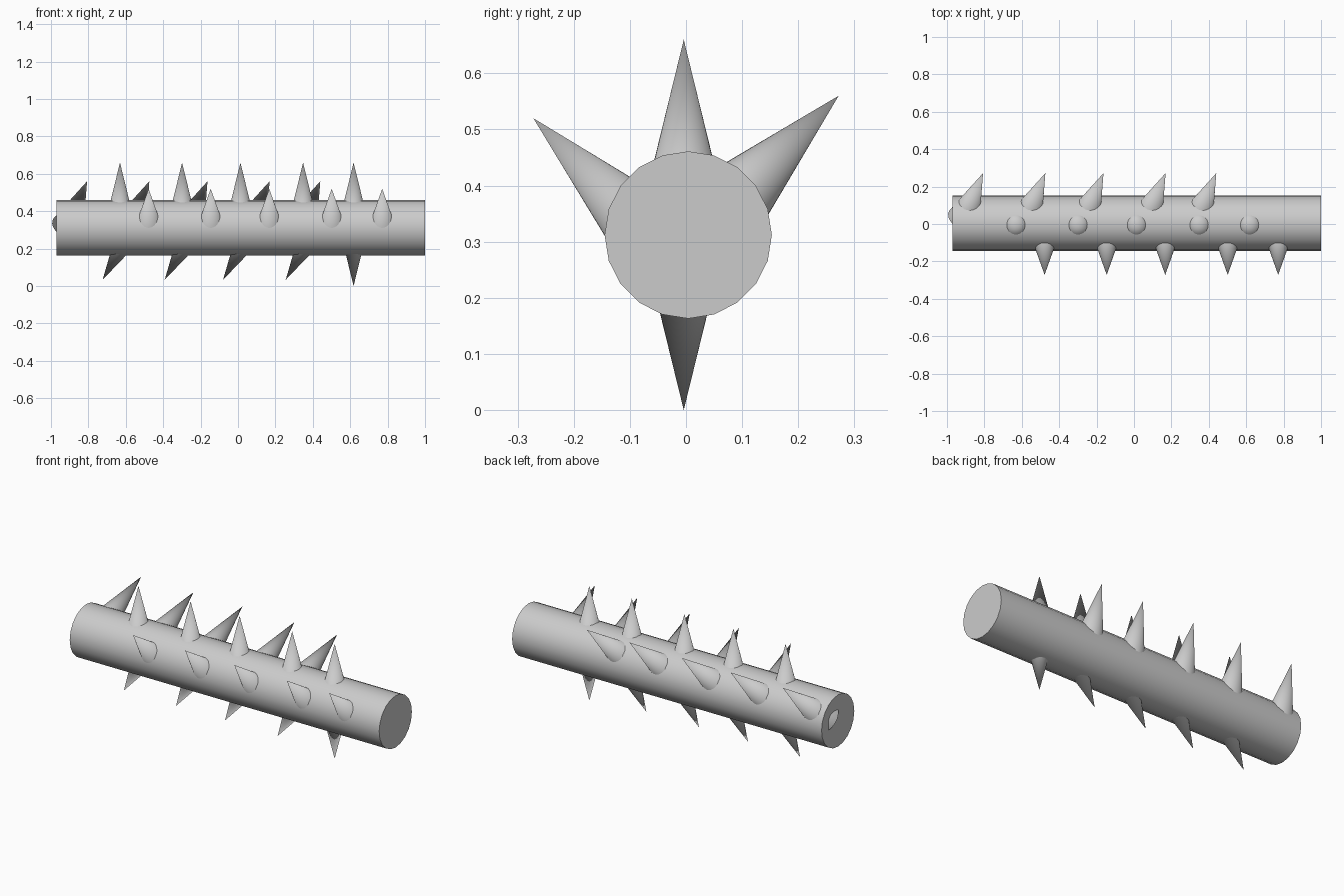
import bpy
from math import sin, cos, pi, radians
from mathutils import Vector

if "Cube" in bpy.data.objects:
    bpy.data.objects.remove(bpy.data.objects["Cube"])

SPIKE_LEN, SPIKE_RADIUS = 0.355, 0.087


def smooth(obj):
    bpy.ops.object.shade_smooth_by_angle(angle=radians(40))
    return obj


def spike(name, tip, direction):
    """Cone whose point sits at tip, running back along direction into the log."""
    d = Vector(direction).normalized()
    centre = Vector(tip) - d * SPIKE_LEN / 2
    bpy.ops.mesh.primitive_cone_add(
        vertices=32, radius1=SPIKE_RADIUS, radius2=0, depth=SPIKE_LEN,
        location=centre, rotation=d.to_track_quat('Z', 'Y').to_euler())
    bpy.context.object.name = name
    return smooth(bpy.context.object)


# Log
bpy.ops.mesh.primitive_cylinder_add(
    vertices=20, radius=0.149, depth=1.97,
    location=(0.015, 0.004, 0.312), rotation=(0, pi / 2, 0))
bpy.context.object.name = "log"
smooth(bpy.context.object)

# Top row
row_x = [-0.631, -0.299, 0.013, 0.348, 0.618]
for i, x in enumerate(row_x):
    spike(f"top_spike_{i}", (x, -0.004, 0.66), (0, 0, 1))

# Front row
for i, x in enumerate([-0.478, -0.146, 0.167, 0.501, 0.771]):
    spike(f"front_spike_{i}", (x, -0.272, 0.52), (0, -1, 1))

# Back row, leaning towards +x
for i, x in enumerate([-0.807, -0.474, -0.163, 0.169, 0.440]):
    spike(f"back_spike_{i}", (x, 0.272, 0.56), (0.43, 1, 1))

# Bottom row: four lean towards -x, the last is straight
tilt = radians(30)
for i, x in enumerate(row_x[:4]):
    spike(f"bottom_spike_{i}", (x - 0.093, -0.004, 0.033), (-sin(tilt), 0, -cos(tilt)))
spike("bottom_spike_4", (row_x[4], -0.004, 0.0), (0, 0, -1))
